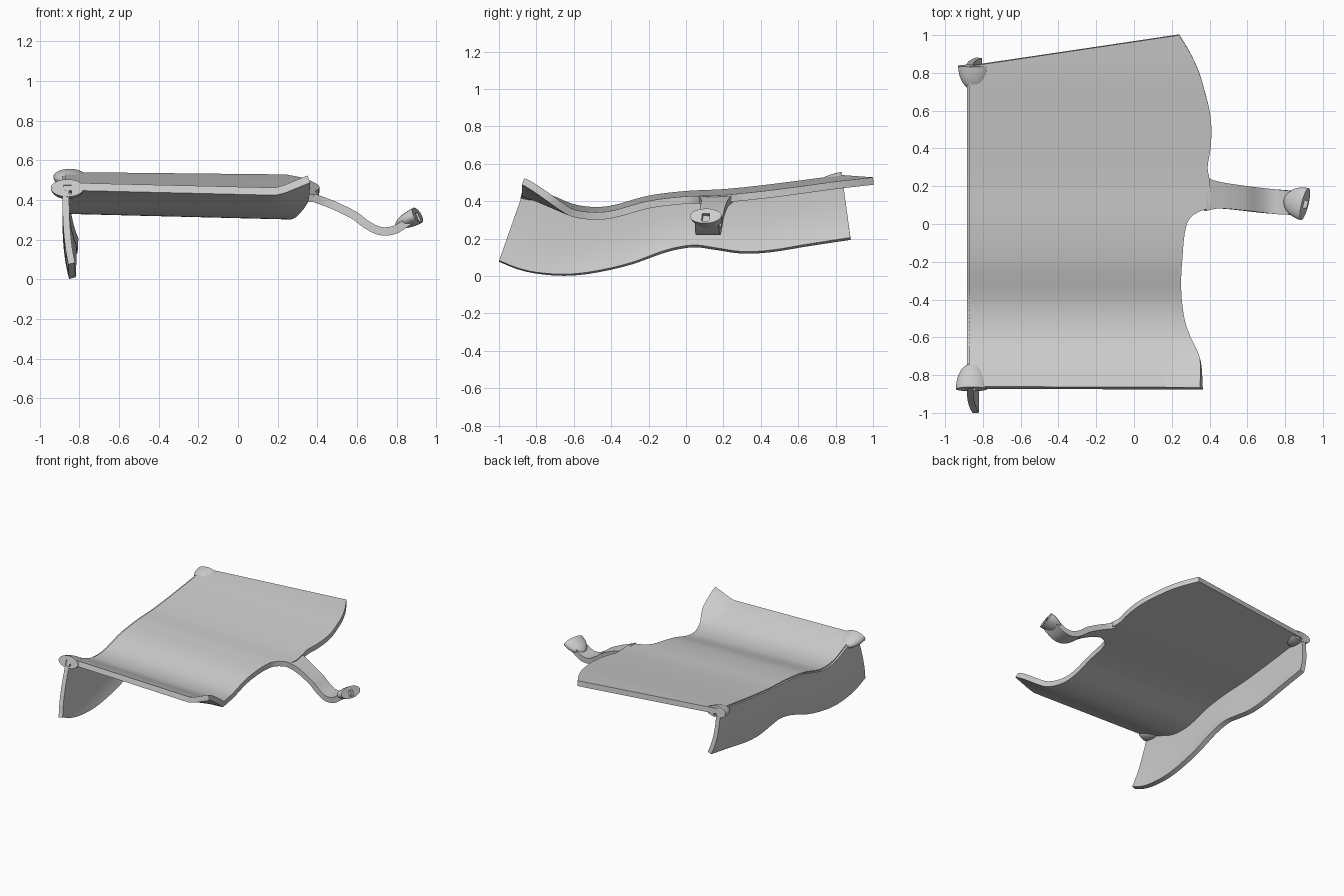
import bpy, bmesh
from mathutils import Vector, Matrix

if "Cube" in bpy.data.objects:
    bpy.data.objects.remove(bpy.data.objects["Cube"])

grey = bpy.data.materials.new("plain_grey")
grey.use_nodes = True
grey.diffuse_color = (0.6, 0.6, 0.6, 1)
grey.node_tree.nodes["Principled BSDF"].inputs["Base Color"].default_value = (0.6, 0.6, 0.6, 1)


def curve(points):
    """Smooth function through sorted (a, b) points."""
    def slope(i):
        p, q = points[max(i - 1, 0)], points[min(i + 1, len(points) - 1)]
        return (q[1] - p[1]) / (q[0] - p[0])

    def value(a):
        a = min(max(a, points[0][0]), points[-1][0])
        i = max(k for k in range(len(points) - 1) if points[k][0] <= a)
        (a0, b0), (a1, b1) = points[i], points[i + 1]
        h = a1 - a0
        t = (a - a0) / h
        return ((2 * t**3 - 3 * t**2 + 1) * b0 + (t**3 - 2 * t**2 + t) * h * slope(i)
                + (3 * t**2 - 2 * t**3) * b1 + (t**3 - t**2) * h * slope(i + 1))
    return value


def finish(name, bm):
    mesh = bpy.data.meshes.new(name)
    bm.to_mesh(mesh)
    bm.free()
    mesh.materials.append(grey)
    obj = bpy.data.objects.new(name, mesh)
    bpy.context.collection.objects.link(obj)
    return obj


def smooth(obj):
    bpy.ops.object.select_all(action='DESELECT')
    obj.select_set(True)
    bpy.context.view_layer.objects.active = obj
    bpy.ops.object.shade_smooth_by_angle(angle=0.6)


def plate(name, surface, cols, rows, thickness, offset):
    """Thickened grid over surface(s, t), both running from 0 to 1."""
    bm = bmesh.new()
    grid = [[bm.verts.new(surface(i / cols, j / rows)) for i in range(cols + 1)]
            for j in range(rows + 1)]
    for j in range(rows):
        for i in range(cols):
            bm.faces.new((grid[j][i], grid[j][i + 1], grid[j + 1][i + 1], grid[j + 1][i]))
    obj = finish(name, bm)
    mod = obj.modifiers.new("thickness", 'SOLIDIFY')
    mod.thickness, mod.offset = thickness, offset
    bpy.context.view_layer.objects.active = obj
    bpy.ops.object.modifier_apply(modifier=mod.name)
    smooth(obj)
    return obj


# Wavy top sheet with a shaped right edge and a raised front corner
height = curve([(-.87, .49), (-.8, .467), (-.7, .425), (-.6, .385), (-.5, .37), (-.4, .377),
                (-.2, .43), (0, .455), (.2, .465), (.4, .485), (.6, .51), (.8, .536), (1, .556)])
right_edge = curve([(-.87, .35), (-.72, .35), (-.67, .335), (-.6, .3), (-.5, .267), (-.35, .25),
                    (-.2, .255), (0, .28), (.06, .33), (.085, .4), (.23, .4), (.3, .39),
                    (.4, .405), (.5, .41), (.6, .4), (.7, .375), (.8, .345), (.9, .3), (1, .24)])


def top_height(x, y):
    corner = max(0, x - .2) / .15 * min(1, max(0, (-.6 - y) / .25))
    return height(y) - .025 * (x + .87) + .065 * corner


def sheet(s, t):
    y_left, y_right = -.86 + 1.695 * t, -.865 + 1.865 * t
    x = -.87 + s * (right_edge(y_right) + .87)
    y = y_left + s * (y_right - y_left)
    return x, y, top_height(x, y)


plate("top_sheet", sheet, 30, 110, .04, -1)

# Hanging side panel whose lower edge waves and turns inward
hem = curve([(-1, .08), (-.9, .04), (-.8, .017), (-.65, .006), (-.5, .02), (-.3, .065),
             (-.1, .135), (.04, .16), (.15, .147), (.3, .126), (.45, .133), (.65, .165), (.88, .2)])


def side(s, t):
    y_top, y_low = -.86 + 1.695 * t, -1 + 1.88 * t
    z_top = height(y_top) - .008
    x = -.868 + (.03 + .018 * t) * s**3
    return x, y_top + s * (y_low - y_top), z_top + s * (hem(y_low) - z_top)


plate("side_panel", side, 14, 80, .034, 0)

# Curved tongue reaching out from the right edge
tongue_z = curve([(.385, .432), (.45, .408), (.5, .388), (.6, .338), (.66, .293),
                  (.72, .264), (.78, .268), (.83, .298), (.88, .335)])
tongue_low = curve([(.385, .07), (.45, .082), (.6, .07), (.78, .05), (.88, .05)])
tongue_high = curve([(.385, .25), (.42, .232), (.5, .215), (.66, .193), (.88, .17)])


def tongue(s, t):
    x = .385 + .485 * s
    return x, tongue_low(x) + t * (tongue_high(x) - tongue_low(x)), tongue_z(x)


plate("right_tongue", tongue, 36, 8, .042, -1)


# Half-domes with a small square socket in the flat face
def half_dome(name, centre, facing, size):
    out = Vector(facing).normalized()
    across = out.cross(Vector((0, 0, 1))).normalized()
    up = across.cross(out)
    place = Matrix((across, out, up)).transposed().to_4x4()
    place.translation = centre
    bm = bmesh.new()
    bmesh.ops.create_uvsphere(bm, u_segments=40, v_segments=20, radius=1)
    bmesh.ops.scale(bm, vec=size, verts=bm.verts)
    cut = bmesh.ops.bisect_plane(bm, geom=bm.verts[:] + bm.edges[:] + bm.faces[:],
                                 plane_co=(0, 0, 0), plane_no=(0, 1, 0), clear_outer=True)
    rim = [e for e in cut["geom_cut"] if isinstance(e, bmesh.types.BMEdge)]
    bmesh.ops.contextual_create(bm, geom=rim)
    bmesh.ops.recalc_face_normals(bm, faces=bm.faces)
    bmesh.ops.transform(bm, matrix=place, verts=bm.verts)
    dome = finish(name, bm)

    bm = bmesh.new()
    bmesh.ops.create_cube(bm, size=1)
    bmesh.ops.scale(bm, vec=(.04, .09, .045), verts=bm.verts)
    bmesh.ops.translate(bm, vec=(0, 0, -.008), verts=bm.verts)
    bmesh.ops.transform(bm, matrix=place, verts=bm.verts)
    socket = finish(name + "_cutter", bm)
    mod = dome.modifiers.new("socket", 'BOOLEAN')
    mod.operation, mod.object, mod.solver = 'DIFFERENCE', socket, 'EXACT'
    bpy.context.view_layer.objects.active = dome
    bpy.ops.object.modifier_apply(modifier=mod.name)
    bpy.data.objects.remove(socket)
    smooth(dome)


half_dome("front_dome", (-.86, -.874, .46), (0, -.95, .25), (.083, .14, .045))
half_dome("back_dome", (-.848, .838, .515), (0, 1, .15), (.083, .13, .042))
half_dome("tongue_dome", (.905, .105, .322), (.85, -.21, .42), (.087, .125, .043))
